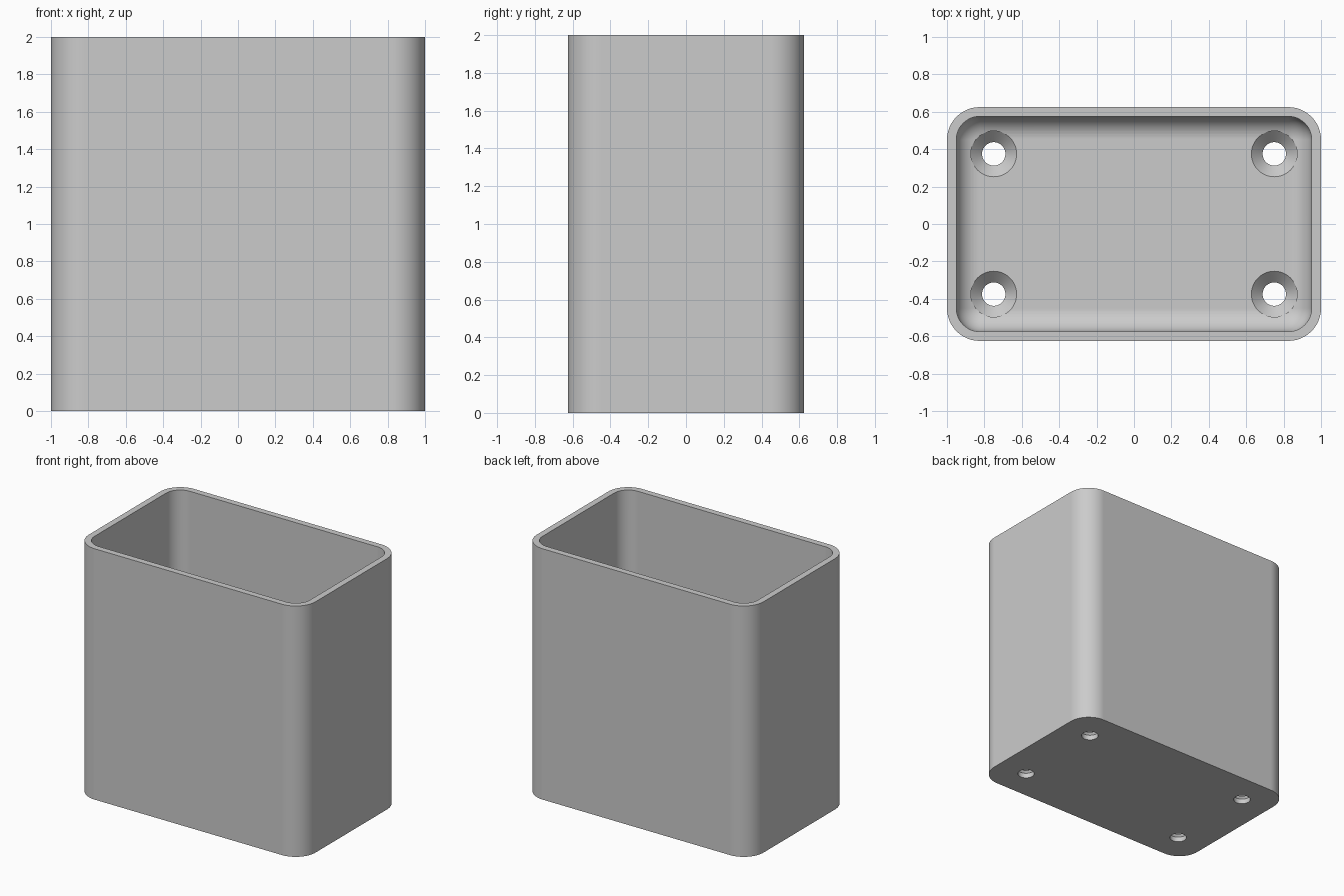
import bpy
import bmesh
from math import sin, cos, pi

cube = bpy.data.objects.get("Cube")
if cube:
    bpy.data.objects.remove(cube, do_unlink=True)

HALF_X, HALF_Y, HEIGHT = 1.0, 0.625, 2.0
WALL, FLOOR, FILLET = 0.05, 0.1, 0.125
STEPS = 12

grey = bpy.data.materials.new("plain grey")
grey.use_nodes = True
grey.diffuse_color = (0.6, 0.6, 0.6, 1)
grey.node_tree.nodes["Principled BSDF"].inputs["Base Color"].default_value = (0.6, 0.6, 0.6, 1)


def finish(name, bm):
    bmesh.ops.remove_doubles(bm, verts=bm.verts, dist=1e-5)
    bmesh.ops.recalc_face_normals(bm, faces=bm.faces)
    mesh = bpy.data.meshes.new(name)
    bm.to_mesh(mesh)
    bm.free()
    mesh.materials.append(grey)
    obj = bpy.data.objects.new(name, mesh)
    bpy.context.collection.objects.link(obj)
    return obj


def loft(bm, rings):
    """Skin a stack of closed point rings and cap both ends."""
    loops = [[bm.verts.new(p) for p in ring] for ring in rings]
    for a, b in zip(loops, loops[1:]):
        for i in range(len(a)):
            j = (i + 1) % len(a)
            bm.faces.new((a[i], a[j], b[j], b[i]))
    bm.faces.new(loops[0])
    bm.faces.new(loops[-1])


def rounded_ring(inset, z):
    """Rounded rectangle, inset from the outer wall."""
    radius = WALL + FILLET - inset
    cx, cy = HALF_X - WALL - FILLET, HALF_Y - WALL - FILLET
    ring = []
    for k, (sx, sy) in enumerate([(1, 1), (-1, 1), (-1, -1), (1, -1)]):
        for s in range(STEPS + 1):
            a = (k + s / STEPS) * pi / 2
            ring.append((sx * cx + radius * cos(a), sy * cy + radius * sin(a), z))
    return ring


def circle(x, y, radius, z, count=48):
    return [(x + radius * cos(2 * pi * i / count),
             y + radius * sin(2 * pi * i / count), z) for i in range(count)]


# Open container: outer wall, rim, inner wall, rounded floor edge
rings = [rounded_ring(0, 0), rounded_ring(0, HEIGHT), rounded_ring(WALL, HEIGHT)]
for s in range(STEPS + 1):
    a = s / STEPS * pi / 2
    rings.append(rounded_ring(WALL + FILLET * (1 - cos(a)),
                              FLOOR + FILLET * (1 - sin(a))))
bm = bmesh.new()
loft(bm, rings)
container = finish("container", bm)

# Countersunk screw holes through the floor
bm = bmesh.new()
for x in (-0.75, 0.75):
    for y in (-0.375, 0.375):
        profile = [(0.0625, -0.1), (0.0625, 0.04), (0.1225, FLOOR), (0.1225, 0.3)]
        loft(bm, [circle(x, y, r, z) for r, z in profile])
cutter = finish("screw_hole_cutter", bm)
cutter.hide_render = True

cut = container.modifiers.new("screw holes", 'BOOLEAN')
cut.operation = 'DIFFERENCE'
cut.solver = 'EXACT'
cut.object = cutter

bpy.ops.object.select_all(action='DESELECT')
container.select_set(True)
bpy.context.view_layer.objects.active = container
bpy.ops.object.modifier_apply(modifier=cut.name)
bpy.data.objects.remove(cutter, do_unlink=True)

# Smooth rounded corners, crisp rim and holes, flat large faces
bpy.ops.object.shade_smooth_by_angle(angle=pi / 6)
weighted = container.modifiers.new("flat large faces", 'WEIGHTED_NORMAL')
weighted.keep_sharp = True
